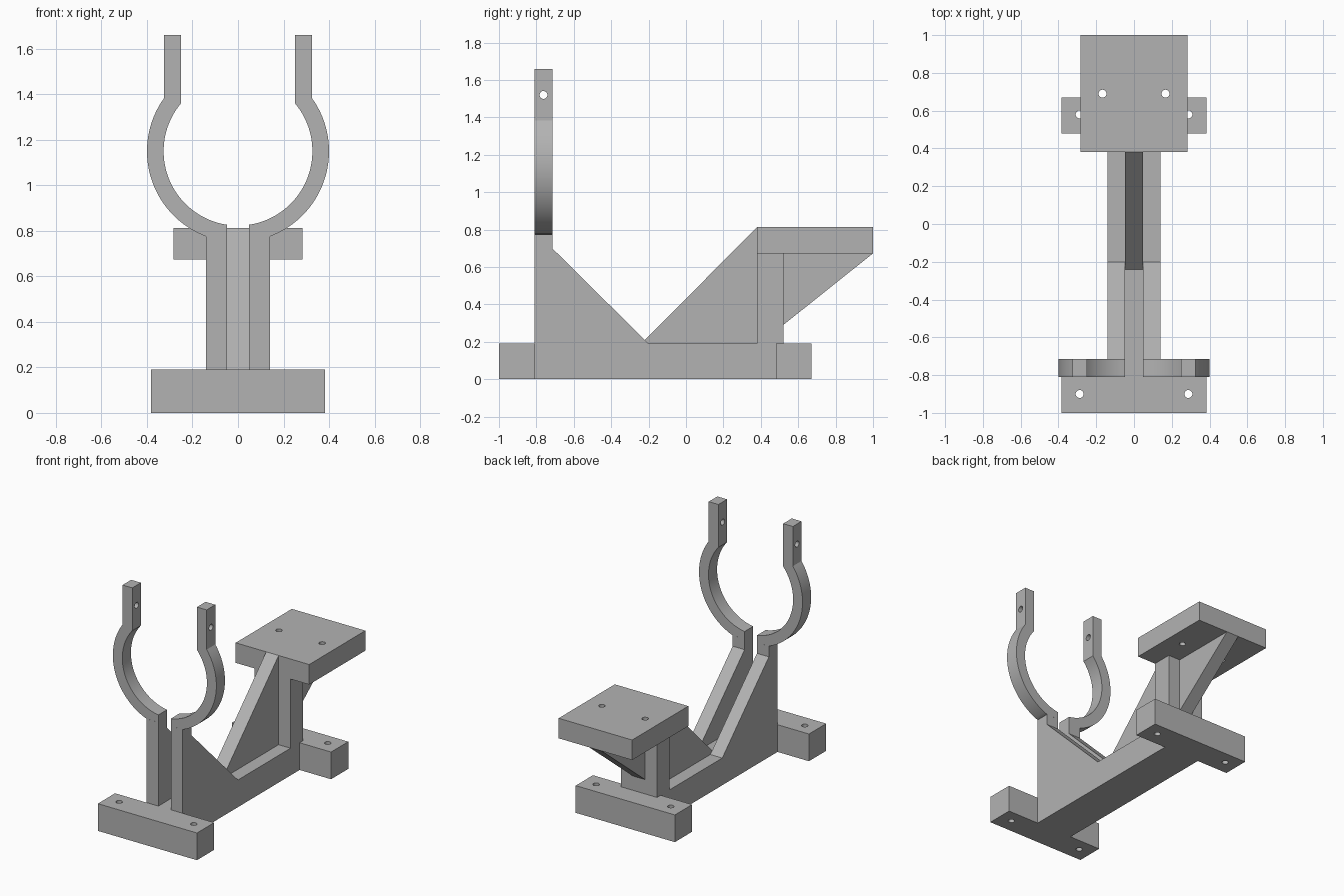
import bpy, bmesh, math
from mathutils import Vector

if "Cube" in bpy.data.objects:
    bpy.data.objects.remove(bpy.data.objects["Cube"])

grey = bpy.data.materials.new("plain grey")
grey.diffuse_color = (0.45, 0.45, 0.45, 1)
grey.use_nodes = True
grey.node_tree.nodes["Principled BSDF"].inputs["Base Color"].default_value = grey.diffuse_color


def prism(name, pts, axis, lo, hi):
    """Extrude a closed 2D outline along 'x' (points are y,z) or 'y' (points are x,z)."""
    bm = bmesh.new()
    place = (lambda a, b: (lo, a, b)) if axis == "x" else (lambda a, b: (a, lo, b))
    face = bm.faces.new([bm.verts.new(place(a, b)) for a, b in pts])
    new = bmesh.ops.extrude_face_region(bm, geom=[face])["geom"]
    step = Vector((hi - lo, 0, 0)) if axis == "x" else Vector((0, hi - lo, 0))
    bmesh.ops.translate(bm, vec=step, verts=[g for g in new if isinstance(g, bmesh.types.BMVert)])
    bmesh.ops.recalc_face_normals(bm, faces=bm.faces)
    mesh = bpy.data.meshes.new(name)
    bm.to_mesh(mesh)
    bm.free()
    mesh.materials.append(grey)
    ob = bpy.data.objects.new(name, mesh)
    bpy.context.collection.objects.link(ob)
    return ob


def box(name, x, y, z):
    return prism(name, [(y[0], z[0]), (y[1], z[0]), (y[1], z[1]), (y[0], z[1])], "x", *x)


def drill(ob, centre, rot=(0, 0, 0), r=0.021):
    """Cut a round screw hole through a part."""
    bpy.ops.mesh.primitive_cylinder_add(vertices=24, radius=r, depth=0.5, location=centre, rotation=rot)
    cut = bpy.context.object
    cut.name = "hole_cutter"
    cut.data.materials.append(grey)
    cut.hide_render = True
    cut.hide_set(True)
    mod = ob.modifiers.new("screw_hole", "BOOLEAN")
    mod.operation, mod.solver, mod.object = "DIFFERENCE", "EXACT", cut


SLOT, HALF = 0.048, 0.14      # half widths of the centre slot and of the frame
FRONT, POST = -0.81, -0.715   # front post depth range
FOOT = 0.19

# Feet and rear plate with their screw holes
for name, y, hole_y in (("front_foot", (-1, FRONT), -0.90), ("rear_foot", (0.48, 0.67), 0.58)):
    foot = box(name, (-0.383, 0.383), y, (0, FOOT))
    for s in (-1, 1):
        drill(foot, (s * 0.288, hole_y, 0.1))
plate = box("mount_plate", (-0.284, 0.284), (0.38, 1.0), (0.673, 0.813))
for s in (-1, 1):
    drill(plate, (s * 0.167, 0.69, 0.74))

# Centre web: base strip, front brace and rear gusset
prism("centre_web", [(FRONT, 0), (0.48, 0), (0.48, FOOT), (0.52, FOOT), (0.52, 0.29), (1.0, 0.673),
                     (0.38, 0.673), (0.38, 0.813), (-0.24, FOOT), (FRONT, FOOT)], "x", -SLOT, SLOT)

# Side frames: base side, front post with sloped cheek, rear column
side = [(FRONT, 0), (0.48, 0), (0.48, FOOT), (0.52, FOOT), (0.52, 0.673), (0.38, 0.673),
        (0.38, FOOT), (-0.2, FOOT), (POST, 0.70), (POST, 0.775), (FRONT, 0.775)]

# Clamp halves: curved jaw with a straight upright tab
CZ, R_OUT, R_IN = 1.15, 0.40, 0.327
TAB_IN, TAB_OUT, TOP = 0.25, 0.325, 1.66


def arc(r, x0, x1, n=32):
    """Arc on the +x side from the lower point at x0 to the upper point at x1."""
    a0, a1 = -math.acos(x0 / r), math.acos(x1 / r)
    return [(r * math.cos(a0 + (a1 - a0) * i / n), CZ + r * math.sin(a0 + (a1 - a0) * i / n))
            for i in range(n + 1)]


jaw = ([(SLOT, 0.775)] + arc(R_OUT, HALF, TAB_OUT) + [(TAB_OUT, TOP), (TAB_IN, TOP)]
       + arc(R_IN, SLOT, TAB_IN)[::-1])

for s, tag in ((-1, "left"), (1, "right")):
    prism(tag + "_side_frame", side, "x", s * SLOT, s * HALF)
    clamp = prism(tag + "_clamp", [(s * x, z) for x, z in jaw], "y", FRONT, POST)
    bpy.ops.object.select_all(action="DESELECT")
    clamp.select_set(True)
    bpy.context.view_layer.objects.active = clamp
    bpy.ops.object.shade_smooth_by_angle(angle=math.radians(25))
    drill(clamp, (s * 0.2875, -0.762, 1.52), (0, math.pi / 2, 0))
